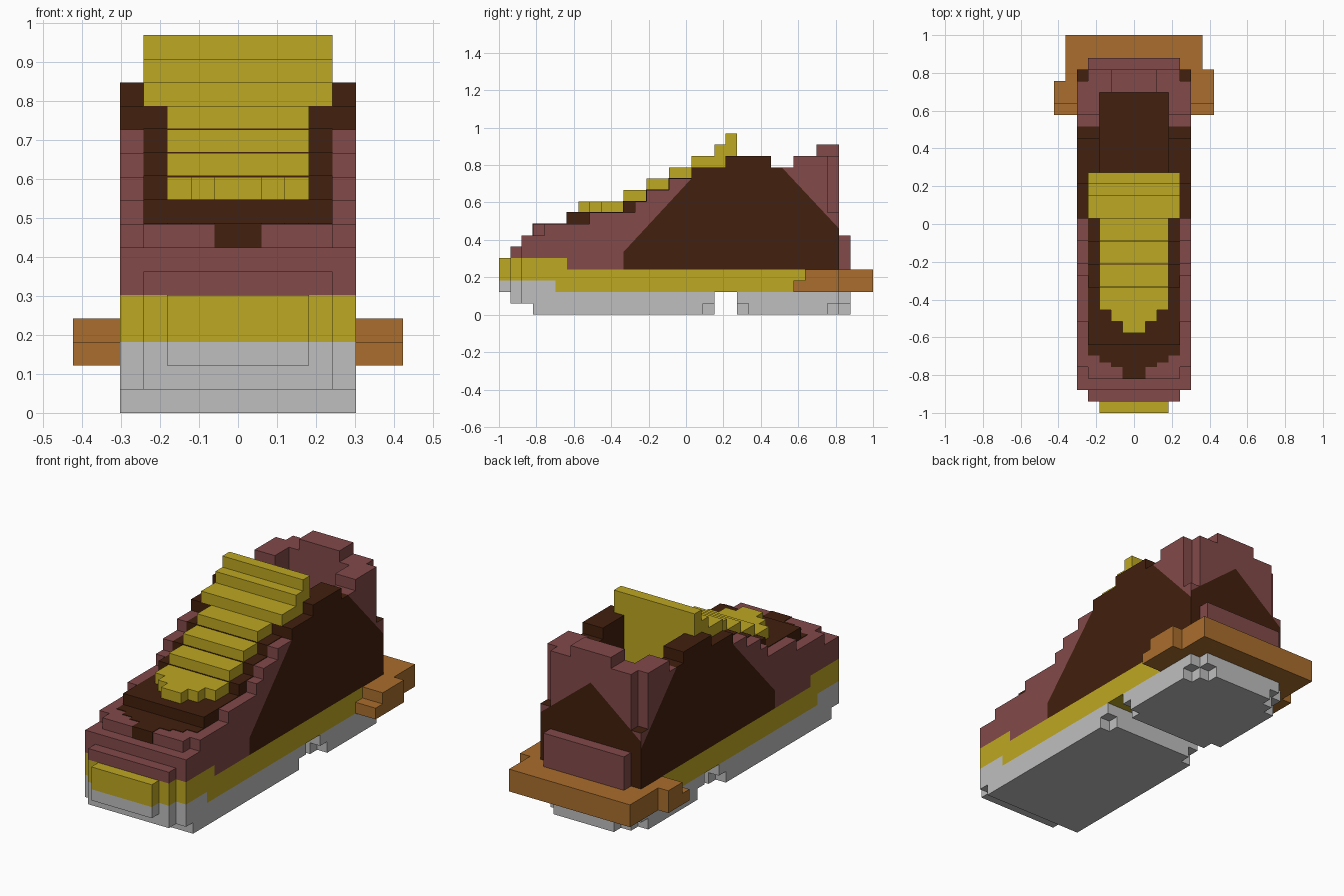
import bpy, bmesh
from mathutils import Vector

cube = bpy.data.objects.get("Cube")
if cube:
    bpy.data.objects.remove(cube, do_unlink=True)

U = 2 / 33  # one block


def material(name, r, g, b):
    m = bpy.data.materials.new(name)
    m.use_nodes = True
    m.diffuse_color = (r, g, b, 1)
    m.node_tree.nodes["Principled BSDF"].inputs["Base Color"].default_value = (r, g, b, 1)
    return m


yellow = material("mustard yellow", .515, .392, .016)
grey = material("light grey", .52, .52, .52)
mauve = material("dusty mauve", .225, .067, .067)
brown = material("dark brown", .054, .014, .004)
tan = material("tan orange", .40, .155, .026)


def add_box(bm, x0, x1, j0, j1, k0, k1):
    """Box in block units: x from centre, j from the toe, k from the ground."""
    verts = bmesh.ops.create_cube(bm, size=1)["verts"]
    lo = Vector((x0, j0 - 16.5, k0)) * U
    hi = Vector((x1, j1 - 16.5, k1)) * U
    for v in verts:
        v.co = [lo[i] + (v.co[i] + .5) * (hi[i] - lo[i]) for i in range(3)]


def finish(name, bm, *mats):
    mesh = bpy.data.meshes.new(name)
    bm.to_mesh(mesh)
    bm.free()
    for m in mats:
        mesh.materials.append(m)
    ob = bpy.data.objects.new(name, mesh)
    bpy.context.collection.objects.link(ob)


def blocks(name, mat, boxes):
    """Centred boxes given as half width, j range, k range."""
    bm = bmesh.new()
    for w, *rest in boxes:
        add_box(bm, -w, w, *rest)
    finish(name, bm, mat)


# Outsole: front pad and heel pad with notched corners
blocks("front_outsole", grey, [
    (3, 0, 1, 2, 3), (4, 1, 2, 1, 3), (5, 2, 3, 1, 3), (5, 3, 5, 0, 3),
    (5, 5, 18, 0, 2), (4, 18, 19, 0, 1), (5, 18, 19, 1, 2)])
blocks("heel_outsole", grey, [
    (4, 21, 22, 0, 1), (5, 22, 29, 0, 1), (4, 29, 30, 0, 1), (3, 30, 31, 0, 1),
    (5, 21, 30, 1, 2), (4, 30, 31, 1, 2)])

# Midsole band, raised at the toe
blocks("midsole", yellow, [
    (3, 0, 1, 3, 5), (4, 1, 2, 3, 5), (5, 2, 5, 3, 5), (5, 5, 6, 2, 5), (5, 6, 27, 2, 4)])

# Heel plate, one block longer on one side
bm = bmesh.new()
for box in [(-7, 7, 26, 29, 2, 3), (-7, 7, 27, 29, 3, 4),
            (-6, 6, 29, 33, 2, 4), (6, 7, 29, 30, 2, 4)]:
    add_box(bm, *box)
finish("heel_plate", bm, tan)

# Upper: stepped toe, collar walls and heel counter
bm = bmesh.new()
for w, *rest in [
        (4, 1, 2, 5, 6), (5, 2, 6, 5, 7), (4, 3, 4, 7, 8), (5, 4, 6, 7, 8),
        (5, 6, 8, 4, 8), (5, 8, 11, 4, 9), (5, 11, 12, 4, 9), (5, 12, 13, 4, 10),
        (5, 13, 15, 4, 11), (5, 15, 17, 4, 12), (5, 17, 20, 4, 13), (5, 20, 29, 4, 6),
        (5, 28, 29, 6, 14), (5, 29, 30, 4, 9), (4, 29, 30, 9, 14),
        (2, 28, 30, 14, 15), (4, 30, 31, 4, 7)]:
    add_box(bm, -w, w, *rest)
for j0, j1, top in [(20, 24, 14), (24, 25, 13), (25, 26, 13), (26, 28, 14)]:
    add_box(bm, 3, 5, j0, j1, 6, top)
    add_box(bm, -5, -3, j0, j1, 6, top)


def cut(axis, point, normal):
    """Cut the faces that look along one axis."""
    bm.normal_update()
    faces = [f for f in bm.faces if abs(f.normal[axis]) > .5]
    geom = set(faces)
    for f in faces:
        geom.update(f.edges)
        geom.update(f.verts)
    bmesh.ops.bisect_plane(bm, geom=list(geom), plane_co=point, plane_no=normal)


# Slanted edges of the side panel and of the heel patch
cut(0, (0, -.33, .34), (0, -1.08, 1))
cut(0, (0, .51, .79), (0, 1.07, 1))
cut(1, (0, 0, .74), (.8, 0, 1))
cut(1, (0, 0, .74), (-.8, 0, 1))
bm.normal_update()


def is_brown(f):
    x, y, z = f.calc_center_median()
    n = f.normal
    collar = .03 < y < .515
    if abs(n.x) > .5:
        if abs(x) < 3.5 * U:
            return y < .515
        if abs(x) < 4.5 * U:
            return False
        panel = y > -.334 and z < .34 + 1.08 * (y + .33) and z < .79 - 1.07 * (y - .51)
        return panel or (collar and z > 12 * U)
    if abs(n.z) > .5:
        floor = abs(x) < 3 * U and y > .2 and z < 7 * U
        corner = y > .76 and abs(z - 9 * U) < .01
        return collar or floor or corner
    if n.y > .5 and y > .8:
        return y < .85 and z < .74 - .8 * abs(x)
    return -.01 < y < .52 and z > 9 * U


for f in bm.faces:
    f.material_index = int(is_brown(f))
finish("upper", bm, mauve, brown)

# Lace guard stepping up the instep, and the thin patch on the toe
blocks("lace_guard", brown, [
    (4, j - .05, j1, k, k + 1.05)
    for j, j1, k in [(6, 11, 8), (11, 13, 9), (13, 15, 10), (15, 17, 11)]])
blocks("toe_patch", brown, [
    (1, 2.95, 4, 7, 8.05), (2, 4, 4.4, 8, 8.05), (3, 4.4, 5, 8, 8.05), (4, 5, 6, 8, 8.05)])

# Tongue with stepped laces
blocks("tongue", yellow, [
    (1, 7, 8, 9, 10), (2, 8, 9, 9, 10), (3, 9, 11, 9, 10), (3, 11, 13, 10, 11),
    (3, 13, 15, 11, 12), (3, 15, 17, 12, 13), (4, 17, 20, 13, 14),
    (4, 19, 20, 14, 15), (4, 20, 21, 14, 16), (3, 20, 21, 10, 14)])
